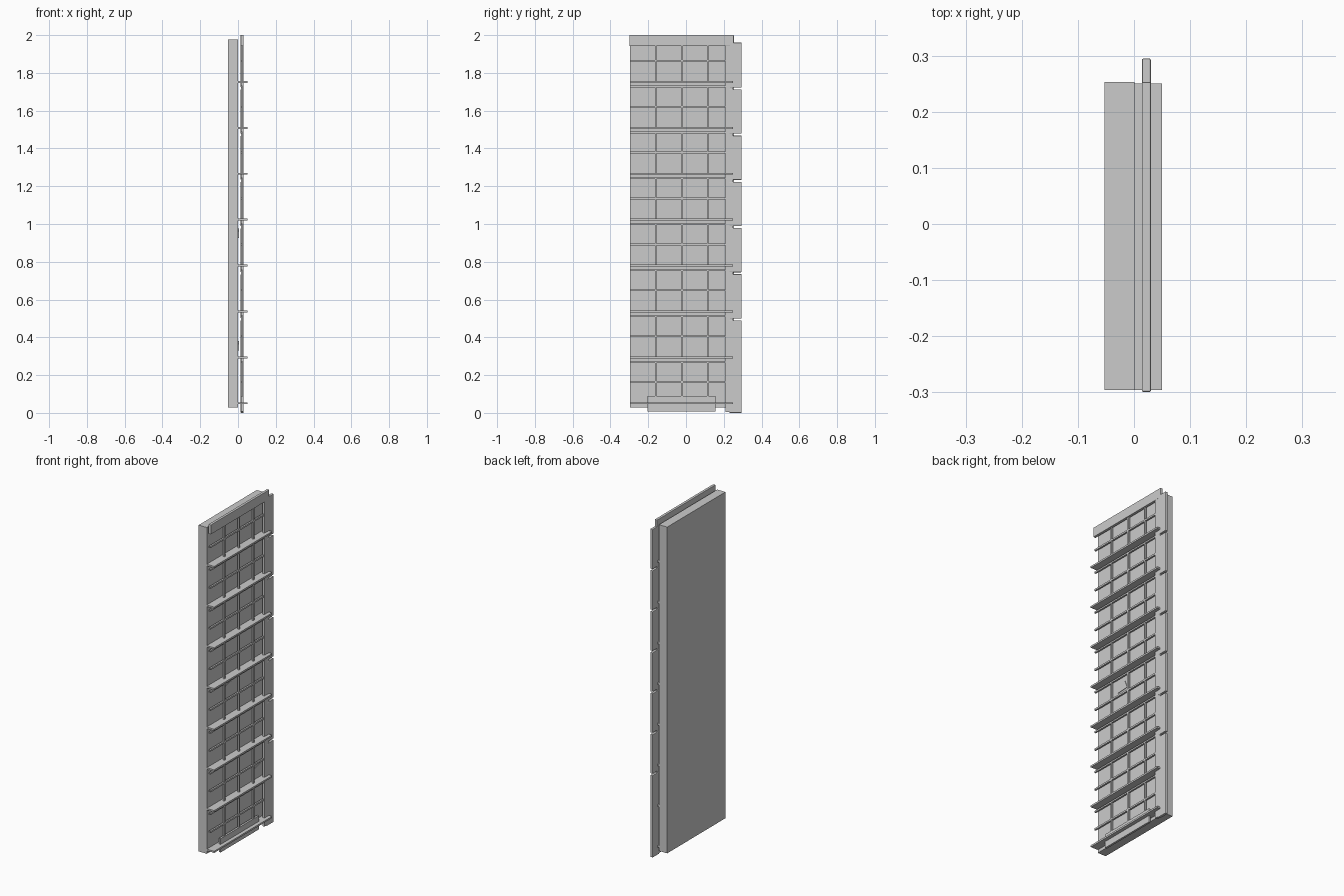
import bpy, bmesh

if "Cube" in bpy.data.objects:
    bpy.data.objects.remove(bpy.data.objects["Cube"])

def box(name, x, y, z, bevel=0):
    bpy.ops.mesh.primitive_cube_add(size=1, location=[(a + b) / 2 for a, b in (x, y, z)])
    ob = bpy.context.object
    ob.name = name
    ob.scale = [b - a for a, b in (x, y, z)]
    bpy.ops.object.transform_apply(location=False, rotation=False, scale=True)
    if bevel:
        m = ob.modifiers.new("bevel", 'BEVEL')
        m.width = bevel
        m.segments = 2
    return ob

def plate(name, outline, x0, x1):
    # extrude a (y, z) outline along x
    bm = bmesh.new()
    f = bm.faces.new([bm.verts.new((x0, y, z)) for y, z in outline])
    r = bmesh.ops.extrude_face_region(bm, geom=[f])
    bmesh.ops.translate(bm, vec=(x1 - x0, 0, 0),
                        verts=[v for v in r["geom"] if isinstance(v, bmesh.types.BMVert)])
    bmesh.ops.recalc_face_normals(bm, faces=bm.faces)
    me = bpy.data.meshes.new(name)
    bm.to_mesh(me)
    bm.free()
    ob = bpy.data.objects.new(name, me)
    bpy.context.collection.objects.link(ob)
    return ob

FLOOR = 0.243
LEFT, RIGHT = -0.296, 0.208
FACADE = (0.014, 0.030)
BAR = (0.015, 0.025)

# solid core behind the window lattice
box("core_slab", (-0.053, 0.001), (-0.296, 0.253), (0.028, 1.976))

# parapet along the roof line
box("parapet", FACADE, (-0.299, 0.253), (1.943, 2.0), 0.002)

# corner pier: continuous inner strip plus outer segments with joints
box("pier_inner", (0.015, 0.029), (RIGHT, 0.25), (0.005, 1.97))
joints = [0.005] + [0.495 + 0.2445 * i for i in range(6)] + [1.96]
for i, (a, b) in enumerate(zip(joints, joints[1:])):
    box(f"pier_segment_{i}", FACADE, (0.23, 0.295),
        (a + (0.005 if i else -0.005), b - 0.005 if i < 6 else b), 0.003)

# floor ledges, window heads and muntins
for i in range(8):
    z = 0.05 + FLOOR * i
    top = z + FLOOR - 0.02 if i < 7 else 1.945
    box(f"ledge_{i}", (0.0, 0.05), (LEFT, 0.25), (z - 0.004, z + 0.006))
    if i:
        box(f"window_head_{i}", BAR, (LEFT, RIGHT), (z - 0.028, z - 0.019))
    box(f"transom_{i}", BAR, (LEFT, RIGHT), (z + 0.108, z + 0.118))
    for j, y in enumerate((-0.160, -0.021, 0.115)):
        box(f"mullion_{i}_{j}", BAR, (y - 0.005, y + 0.005), (z, top))

# entrance panel at the base
box("base_panel", (0.016, 0.028), (-0.204, 0.156), (0.008, 0.09))

# loose panes seen behind two windows
plate("pane_middle", [(-0.128, 0.925), (-0.052, 0.93), (-0.07, 0.975), (-0.13, 0.962)], 0.0, 0.004)
plate("pane_lower", [(0.143, 0.33), (0.215, 0.33), (0.21, 0.38), (0.148, 0.365)], 0.0, 0.004)
